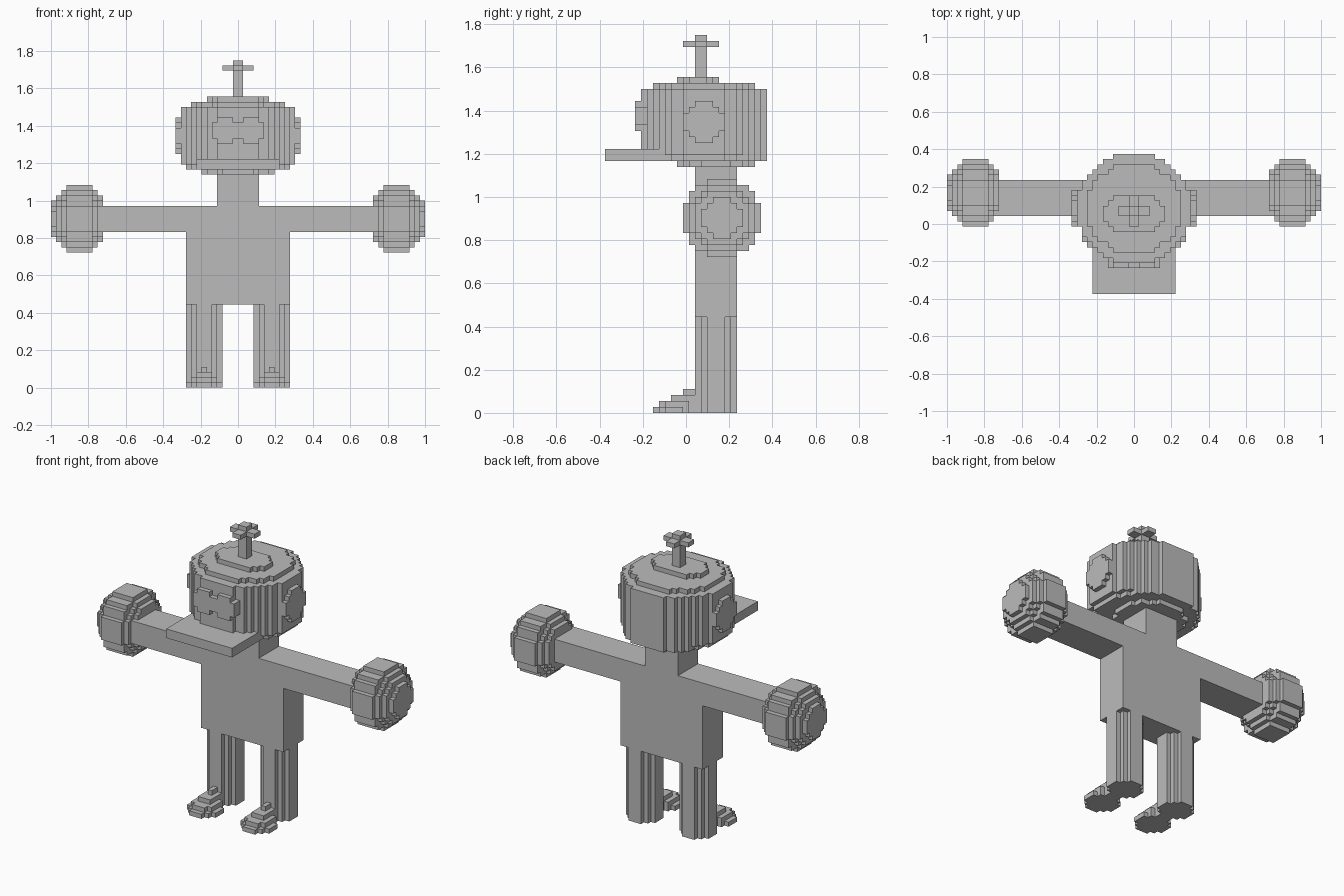
import bpy, bmesh, math
from mathutils import Vector

if "Cube" in bpy.data.objects:
    bpy.data.objects.remove(bpy.data.objects["Cube"])

V = 1 / 36  # size of one block

grey = bpy.data.materials.new("plain grey")
grey.diffuse_color = (0.5, 0.5, 0.5, 1)
grey.use_nodes = True
grey.node_tree.nodes["Principled BSDF"].inputs["Base Color"].default_value = grey.diffuse_color

# Maps (u, v, depth) to x, y, z for each extrusion axis
AXES = {"x": lambda u, v, w: (w, u, v),
        "y": lambda u, v, w: (u, w, v),
        "z": lambda u, v, w: (u, v, w)}


def prisms(name, axis, layers):
    """One object from layers of (outline, start, end), in blocks."""
    bm = bmesh.new()
    for outline, a, b in layers:
        low = [bm.verts.new(Vector(AXES[axis](u, v, a)) * V) for u, v in outline]
        high = [bm.verts.new(Vector(AXES[axis](u, v, b)) * V) for u, v in outline]
        bm.faces.new(low)
        bm.faces.new(high)
        n = len(low)
        for i in range(n):
            j = (i + 1) % n
            bm.faces.new((low[i], low[j], high[j], high[i]))
    bmesh.ops.recalc_face_normals(bm, faces=bm.faces)
    mesh = bpy.data.meshes.new(name)
    bm.to_mesh(mesh)
    bm.free()
    mesh.materials.append(grey)
    obj = bpy.data.objects.new(name, mesh)
    bpy.context.collection.objects.link(obj)
    return obj


def rect(u0, u1, v0, v1):
    return [(u0, v0), (u1, v0), (u1, v1), (u0, v1)]


def disc(cu, cv, ru, rv, grow=0.0):
    """Staircase outline of a blocky ellipse."""
    right = []
    for k in range(round(2 * rv)):
        d = k + 0.5 - rv
        reach = (ru + grow) * math.sqrt(max(0, 1 - (d / (rv + grow)) ** 2))
        w = ru
        while w > 1 and w - 0.5 > reach:
            w -= 1
        if right and right[-1][0] == w:
            right[-1] = (w, d + 0.5)
        else:
            right += [(w, d - 0.5), (w, d + 0.5)]
    left = [(-u, v) for u, v in reversed(right)]
    return [(cu + u, cv + v) for u, v in right + left]


# Torso, neck and arms in one T-shaped profile
half = [(3, 16), (10, 16), (10, 30), (27, 30), (27, 35), (4, 35), (4, 42)]
prisms("body", "y", [(half + [(-x, z) for x, z in reversed(half)], 1.5, 8.5)])

# Head: drum with stepped top and bottom
prisms("head", "z", [
    (disc(0, 5, 7, 6.5), 41, 42),
    (disc(0, 3, 10, 10.5, 0.2), 42, 43),
    (disc(0, 3, 11, 10.5, 0.2), 43, 54),
    (disc(0, 3, 9, 8.5, 0.2), 54, 55),
    (disc(0, 2, 6, 3.5, 0.2), 55, 56)])

# Cap brim and propeller
prisms("cap_brim", "z", [(rect(-8, 8, -13.5, -3), 42, 44)])
prisms("propeller_stem", "z", [(rect(-1, 1, 1.5, 3.5), 56, 63)])
cross = [(3, 1.5), (3, 3.5), (1, 3.5), (1, 5.5), (-1, 5.5), (-1, 3.5),
         (-3, 3.5), (-3, 1.5), (-1, 1.5), (-1, -0.5), (1, -0.5), (1, 1.5)]
prisms("propeller_blades", "z", [(cross, 61, 62)])

# Goggle-shaped eyes
eye = [(1, 48), (1, 47), (4, 47), (4, 48), (5, 48),
       (5, 51), (4, 51), (4, 52), (1, 52), (1, 51)]
prisms("eyes", "y", [(eye + [(-x, z) for x, z in reversed(eye)], -8.5, -6)])

# Hand layers from wrist to tip: start, end, radius
HAND = [(26, 27, 4.5), (27, 28, 5.5), (28, 33, 6.5),
        (33, 34, 5.5), (34, 35, 4.5), (35, 36, 3.5)]
# Foot layers from sole up: half width, front
FOOT = [(2.5, -4.5), (1.5, -2.5), (0.5, -0.5)]

for side, s in (("left", -1), ("right", 1)):
    prisms(side + "_ear", "x", [(disc(3, 48.5, 3.5, 3.5), s * 10, s * 12)])
    prisms(side + "_hand", "x",
           [(disc(6, 32.5, r, r), s * a, s * b) for a, b, r in HAND])
    cx = s * 6.5
    prisms(side + "_leg", "z", [(disc(cx, 5, 3.5, 3.5), 0, 16)])
    prisms(side + "_foot", "z",
           [(disc(cx, -2, 3.5, 3.5), 0, 1)] +
           [(rect(cx - w, cx + w, y, 1.5), i + 1, i + 2)
            if w < 2 else (disc(cx, -1.5, w, 3), i + 1, i + 2)
            for i, (w, y) in enumerate(FOOT)])
